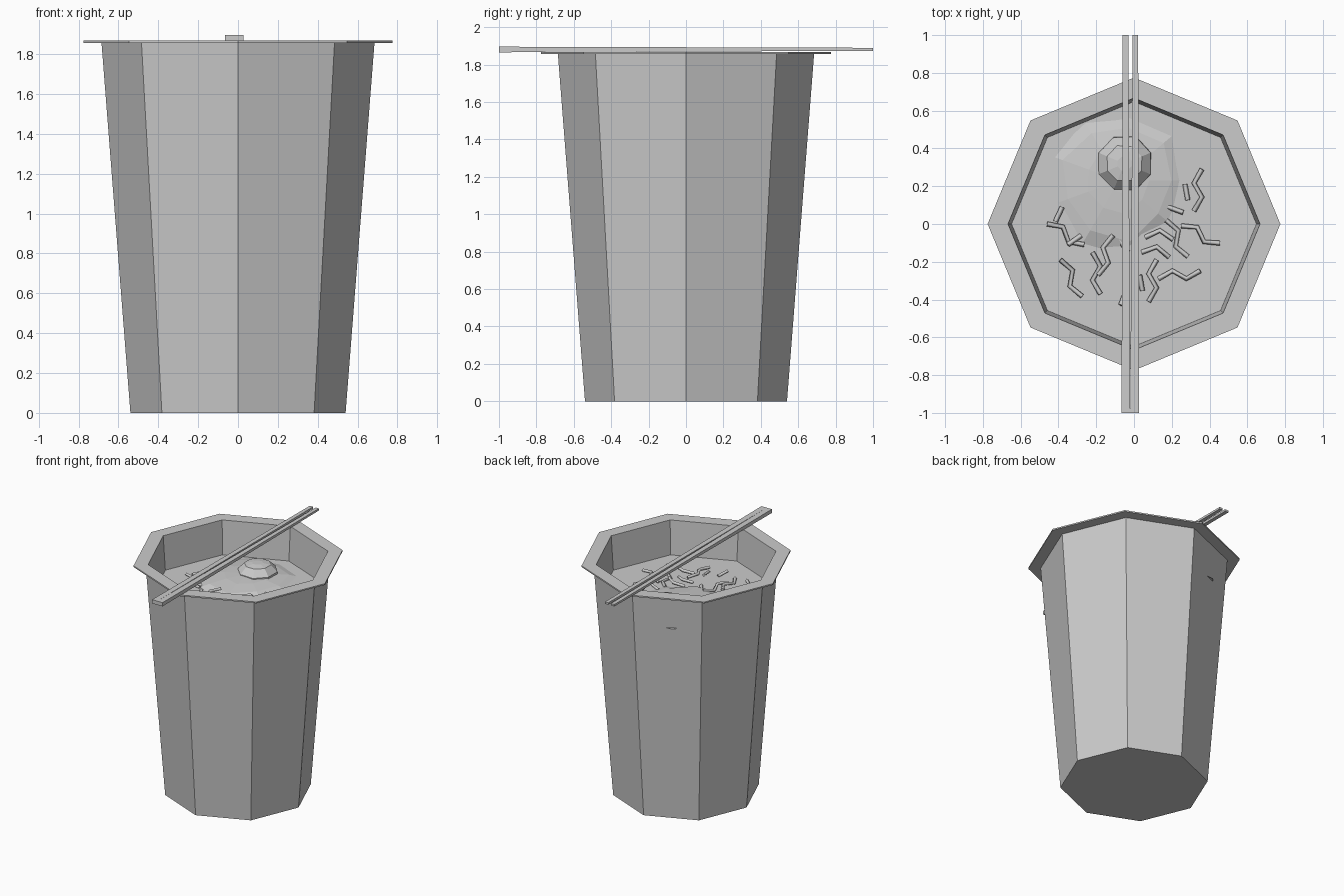
import bpy
import bmesh
import random
from math import cos, sin, pi, radians

random.seed(4)
cube = bpy.data.objects.get("Cube")
if cube:
    bpy.data.objects.remove(cube)

grey = bpy.data.materials.new("plain_grey")
grey.use_nodes = True
COLOUR = (0.6, 0.6, 0.6, 1)
grey.diffuse_color = COLOUR
grey.node_tree.nodes["Principled BSDF"].inputs["Base Color"].default_value = COLOUR

SOUP_Z = 1.595


def add_object(name, data):
    data.materials.append(grey)
    obj = bpy.data.objects.new(name, data)
    bpy.context.collection.objects.link(obj)
    return obj


def mesh_object(name, bm):
    bmesh.ops.recalc_face_normals(bm, faces=bm.faces)
    mesh = bpy.data.meshes.new(name)
    bm.to_mesh(mesh)
    bm.free()
    return add_object(name, mesh)


def loft(name, profile, sides, centre=(0, 0), jitter=0.0, turn=0.0):
    """Stack polygon rings given as (radius, z) and cap both ends."""
    bm = bmesh.new()
    rings = []
    for radius, z in profile:
        ring = []
        for i in range(sides):
            a = turn + 2 * pi * i / sides
            r = radius * (1 + random.uniform(-jitter, jitter))
            ring.append(bm.verts.new((centre[0] + r * cos(a), centre[1] + r * sin(a), z)))
        rings.append(ring)
    for low, high in zip(rings, rings[1:]):
        for i in range(sides):
            j = (i + 1) % sides
            bm.faces.new((low[i], low[j], high[j], high[i]))
    bm.faces.new(rings[0])
    bm.faces.new(rings[-1])
    return mesh_object(name, bm)


# Cup with flat flange and inner wall, closed by the soup surface
loft("cup", [(0.54, 0), (0.685, 1.857), (0.775, 1.857), (0.775, 1.868),
             (0.667, 1.868), (0.648, SOUP_Z)], 8)

# Low heap in the soup, with a rounded lump on top
loft("heap", [(0.39, SOUP_Z - 0.01), (0.3, SOUP_Z + 0.015),
              (0.18, SOUP_Z + 0.03), (0.06, SOUP_Z + 0.035)],
     9, (-0.08, 0.23), 0.12)
loft("lump", [(0.155, SOUP_Z), (0.15, SOUP_Z + 0.04), (0.1, SOUP_Z + 0.09),
              (0.04, SOUP_Z + 0.1)], 8, (-0.05, 0.32), 0.03, pi / 8)


# Pair of tapered chopsticks, touching at the thick front end
def chopstick(name, front, back):
    bm = bmesh.new()
    ends = []
    for y, (x0, x1), z0, z1 in ((-1, front, 1.866, 1.896), (1, back, 1.874, 1.89)):
        corners = ((x0, z0), (x1, z0), (x1, z1), (x0, z1))
        ends.append([bm.verts.new((x, y, z)) for x, z in corners])
    for i in range(4):
        j = (i + 1) % 4
        bm.faces.new((ends[0][i], ends[0][j], ends[1][j], ends[1][i]))
    for end in ends:
        bm.faces.new(end)
    mesh_object(name, bm)


chopstick("right_chopstick", (-0.066, -0.02), (-0.06, -0.03))
chopstick("left_chopstick", (-0.02, 0.027), (-0.007, 0.022))

# Zigzag strips: start x, y, heading, piece count (sign gives the first bend)
STRIPS = [
    (.36, .29, -90, -3), (.27, .21, -110, 1), (.18, .09, -50, 1),
    (.25, -.01, -35, 3), (.17, .02, -70, 3), (.04, -.15, -10, 2),
    (.13, -.29, 0, 3), (.12, -.19, -90, -3), (-.46, 0, -40, 3),
    (-.38, .09, -85, -1), (-.39, -.19, -70, 3), (-.22, -.15, -90, 3),
    (-.11, -.06, -100, -3), (.06, -.07, -5, 2), (-.35, -.11, 65, -1),
    (-.07, -.43, 40, 1), (.03, -.27, -110, 1), (-.08, -.08, -85, 1),
]
strips = bpy.data.curves.new("soup_strips", "CURVE")
strips.dimensions = "3D"
strips.bevel_depth = 0.013
strips.bevel_resolution = 0
strips.use_fill_caps = True
for x, y, heading, count in STRIPS:
    bend = 30 if count > 0 else -30
    spline = strips.splines.new("POLY")
    spline.points.add(abs(count))
    for i, point in enumerate(spline.points):
        point.co = (x, y, SOUP_Z + random.uniform(0, 0.025), 1)
        a = radians(heading + bend * (-1) ** i)
        x += 0.085 * cos(a)
        y += 0.085 * sin(a)
add_object("soup_strips", strips)
